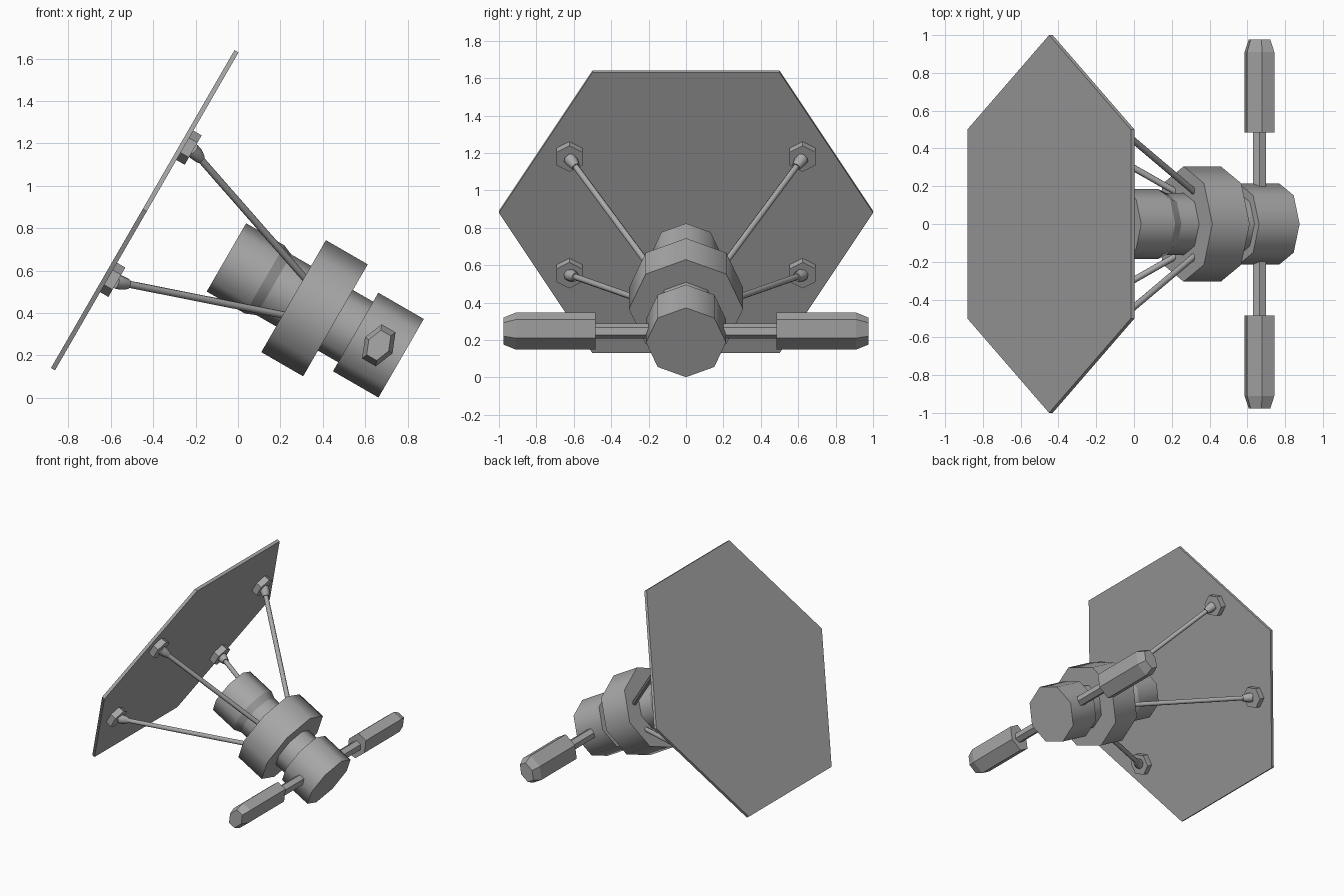
import bpy, bmesh, math
from mathutils import Matrix, Vector

cube = bpy.data.objects.get("Cube")
if cube:
    bpy.data.objects.remove(cube, do_unlink=True)

grey = bpy.data.materials.new("mid_grey")
grey.use_nodes = True
COLOUR = (0.4, 0.4, 0.4, 1)
grey.diffuse_color = COLOUR
grey.node_tree.nodes["Principled BSDF"].inputs["Base Color"].default_value = COLOUR

# Tilted frame: local z runs along the body axis away from the panel
FRAME = Matrix.Translation((-0.44, 0, 0.885)) @ Matrix.Rotation(math.radians(120), 4, 'Y')


def lathe(name, profile, sides, start=0, place=Matrix(), smooth=False):
    """Capped prism from (radius, height) pairs, placed in the tilted frame."""
    bm = bmesh.new()
    rings = []
    for r, h in profile:
        angles = [math.radians(start) + math.tau * i / sides for i in range(sides)]
        rings.append([bm.verts.new((r * math.cos(a), r * math.sin(a), h)) for a in angles])
    for low, high in zip(rings, rings[1:]):
        for i in range(sides):
            j = (i + 1) % sides
            bm.faces.new((low[i], low[j], high[j], high[i]))
    bm.faces.new(rings[0][::-1])
    bm.faces.new(rings[-1])
    bm.transform(FRAME @ place)
    bmesh.ops.recalc_face_normals(bm, faces=bm.faces)
    mesh = bpy.data.meshes.new(name)
    bm.to_mesh(mesh)
    bm.free()
    mesh.materials.append(grey)
    obj = bpy.data.objects.new(name, mesh)
    bpy.context.collection.objects.link(obj)
    if smooth:
        bpy.ops.object.select_all(action='DESELECT')
        obj.select_set(True)
        bpy.context.view_layer.objects.active = obj
        bpy.ops.object.shade_smooth_by_angle(angle=math.radians(50))
    return obj


# Hexagonal panel
lathe("panel", [(1, -0.011), (1, 0.011)], 6, 90)

# Octagonal body sections
lathe("rear_drum", [(0.186, 0.445), (0.186, 0.653)], 8, smooth=True)
lathe("rear_collar", [(0.186, 0.653), (0.16, 0.715)], 8, smooth=True)
lathe("neck", [(0.165, 0.7), (0.165, 1.16)], 8, smooth=True)
lathe("ring", [(0.305, 0.811), (0.305, 1.039)], 8, smooth=True)
lathe("front_drum", [(0.214, 1.149), (0.214, 1.397)], 8, smooth=True)

# Four pads with sockets and struts converging on the ring
corners = {"upper_left": 150, "upper_right": 210, "lower_left": 30, "lower_right": 330}
for label, degrees in corners.items():
    # Pads sit thirty degrees off the panel's widest line
    a = math.radians(degrees)
    out = Vector((math.cos(a), math.sin(a), 0))
    side = 1 if out.y > 0 else -1
    out = Vector((math.copysign(0.5, out.x), side * math.sqrt(0.75), 0))
    lathe("pad_" + label, [(0.08, 0.01), (0.08, 0.056)], 6,
          place=Matrix.Translation(out * 0.72))
    foot = out * 0.72 + Vector((0, 0, 0.05))
    head = out * 0.19 + Vector((0, 0, 0.83))
    span = head - foot
    aim = Matrix.Translation(foot) @ span.to_track_quat('Z', 'X').to_matrix().to_4x4()
    lathe("socket_" + label, [(0.034, 0), (0.034, 0.03), (0.024, 0.07)], 8,
          place=aim, smooth=True)
    lathe("strut_" + label, [(0.017, 0), (0.017, span.length)], 8, place=aim, smooth=True)

# Side arms carrying flattened hexagonal paddles
for label, side in (("left", 1), ("right", -1)):
    turn = Matrix.Translation((0, 0, 1.275)) @ Matrix.Rotation(math.radians(-90 * side), 4, 'X')
    lathe("arm_" + label, [(0.04, 0.15), (0.04, 0.5)], 6, 90, turn)
    lathe("paddle_" + label, [(0.075, 0.485), (0.075, 0.91), (0.054, 0.977)], 6, 90,
          turn @ Matrix.Diagonal((1.43, 1, 1, 1)))
